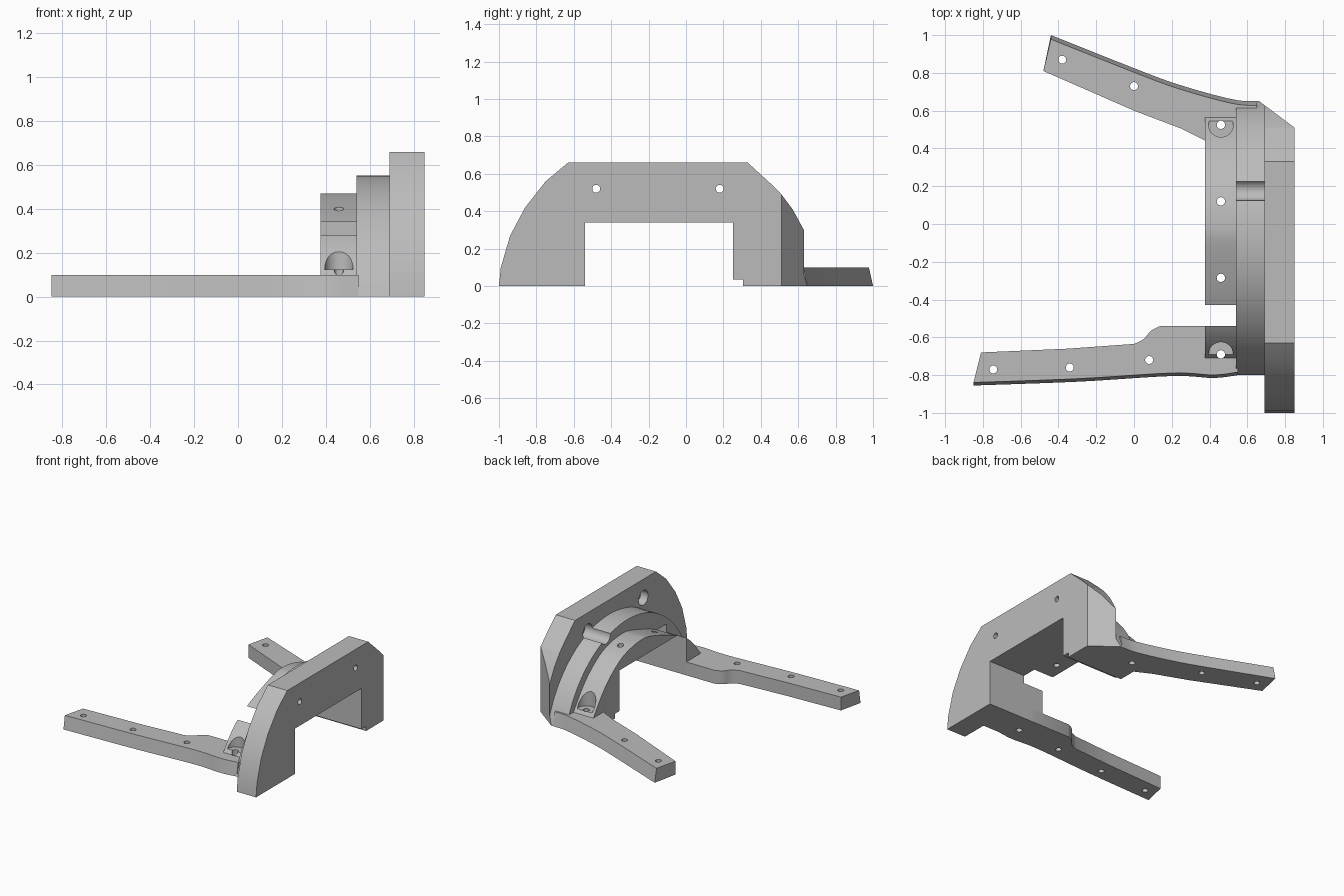
import bpy, bmesh, math
from mathutils import Matrix, Vector

old = bpy.data.objects.get("Cube")
if old:
    bpy.data.objects.remove(old)

grey = bpy.data.materials.new("light_grey")
grey.use_nodes = True
grey.diffuse_color = (0.5, 0.5, 0.5, 1)
grey.node_tree.nodes["Principled BSDF"].inputs["Base Color"].default_value = (0.5, 0.5, 0.5, 1)


def loft(name, ring_a, ring_b):
    """Closed solid between two matching outlines."""
    bm = bmesh.new()
    a = [bm.verts.new(p) for p in ring_a]
    b = [bm.verts.new(p) for p in ring_b]
    bm.faces.new(a)
    bm.faces.new(b)
    for i in range(len(a)):
        j = (i + 1) % len(a)
        bm.faces.new((a[i], a[j], b[j], b[i]))
    bmesh.ops.recalc_face_normals(bm, faces=bm.faces)
    mesh = bpy.data.meshes.new(name)
    bm.to_mesh(mesh)
    bm.free()
    obj = bpy.data.objects.new(name, mesh)
    bpy.context.collection.objects.link(obj)
    mesh.materials.append(grey)
    return obj


def slab(name, profile, x0, x1):
    """Extrude a y-z profile along x."""
    return loft(name, [(x0, y, z) for y, z in profile], [(x1, y, z) for y, z in profile])


def rod(start, axis, length, radius):
    """Cylindrical cutter along z or x."""
    rings = []
    for d in (0, length):
        ring = []
        for i in range(24):
            t = math.tau * i / 24
            c, s = radius * math.cos(t), radius * math.sin(t)
            off = (c, s, d) if axis == "z" else (d, c, s)
            ring.append(Vector(start) + Vector(off))
        rings.append(ring)
    return loft("cutter", *rings)


def spline(points, steps=6):
    """Smooth curve through the points."""
    pts = [Vector(p) for p in points]
    out = []
    for i in range(len(pts) - 1):
        p0, p1, p2, p3 = pts[max(i - 1, 0)], pts[i], pts[i + 1], pts[min(i + 2, len(pts) - 1)]
        for k in range(steps):
            t = k / steps
            out.append(tuple(p1 + (p2 - p0) * t / 2 + (2 * p0 - 5 * p1 + 4 * p2 - p3) * t * t / 2
                             + (3 * p1 - p0 - 3 * p2 + p3) * t ** 3 / 2))
    return out + [tuple(pts[-1])]


def carve(obj, cutters):
    bpy.ops.object.select_all(action="DESELECT")
    obj.select_set(True)
    bpy.context.view_layer.objects.active = obj
    for c in cutters:
        c.hide_render = True
        mod = obj.modifiers.new("cut", "BOOLEAN")
        mod.operation, mod.solver, mod.object = "DIFFERENCE", "EXACT", c
        bpy.ops.object.modifier_apply(modifier=mod.name)
    bpy.ops.object.shade_smooth_by_angle(angle=math.radians(25))


# Back plate, with its sloping shoulders
plate = slab("back_plate", [
    (-1, 0), (-0.99, 0.1), (-0.94, 0.27), (-0.86, 0.42), (-0.75, 0.56), (-0.63, 0.66),
    (0.33, 0.66), (0.45, 0.55), (0.51, 0.49), (0.57, 0.41), (0.63, 0.3), (0.63, 0)], 0.69, 0.85)

# Middle arch, a circular arc whose centre lies below the ground
centre_y, centre_z, radius = -0.075, -0.2, 0.752
sweep = math.acos(-centre_z / radius)
arc = []
for i in range(41):
    t = sweep * (2 * i / 40 - 1)
    arc.append((centre_y + radius * math.sin(t), centre_z + radius * math.cos(t)))
middle_arch = slab("middle_arch", arc, 0.54, 0.69)

# Inner arch
crown = spline([(-0.79, 0), (-0.71, 0.1), (-0.63, 0.2), (-0.54, 0.28), (-0.43, 0.34),
                (-0.285, 0.4), (-0.1, 0.46), (0, 0.47), (0.12, 0.455), (0.25, 0.41),
                (0.4, 0.3), (0.52, 0.16), (0.63, 0)])
inner_arch = slab("inner_arch", crown, 0.375, 0.54)


# Arms, with the outer wall leaning inward
def arm(name, outer, inner, lean):
    base = outer + inner[::-1]
    top = [(x, y + lean, 0.1) for x, y in outer] + [(x, y, 0.1) for x, y in inner[::-1]]
    return loft(name, [(x, y, 0) for x, y in base], top)


front_arm = arm("front_arm",
                spline([(-0.85, -0.855), (-0.3, -0.835), (0.2, -0.805), (0.42, -0.815), (0.55, -0.8)]),
                [(-0.81, -0.68), (-0.35, -0.66)]
                + spline([(0, -0.635), (0.05, -0.61), (0.09, -0.565), (0.14, -0.54)], 4)
                + [(0.55, -0.54)], 0.016)
back_arm = arm("back_arm",
               spline([(-0.44, 1), (0, 0.825), (0.2, 0.75), (0.4, 0.69), (0.55, 0.655), (0.65, 0.65)]),
               [(-0.48, 0.81), (0, 0.6), (0.25, 0.505), (0.38, 0.44), (0.65, 0.4)], -0.022)

# Shared cutters: doorway, its low step, and the chamfered corner
doorway = slab("cutter", [(-0.54, -0.1), (-0.54, 0.34), (0.25, 0.34), (0.25, -0.1)], 0.3, 1)
step = slab("cutter", [(-0.5, -0.1), (-0.5, 0.035), (0.305, 0.035), (0.305, -0.1)], 0.3, 1)
corner = [(0.85 + 0.16, 0.51 - 0.12), (0.85 - 0.2, 0.51 + 0.15), (1.1, 0.9)]
chamfer = loft("cutter", [(x, y, -0.1) for x, y in corner], [(x, y, 1) for x, y in corner])

# Screw holes and counterbores
bolt_holes, bolt_sinks = [], []
for y in (-0.48, 0.18):
    bolt_holes.append(rod((0.5, y, 0.52), "x", 0.5, 0.021))
    bolt_sinks.append(rod((0.5, y, 0.52), "x", 0.25, 0.055))
arch_holes = [rod((0.46, -0.69 + 0.405 * i, -0.1), "z", 0.8, 0.022) for i in range(4)]
arch_sinks = [rod((0.46, y, 0.125), "z", 0.5, 0.065) for y in (-0.69, 0.525)]
front_holes = [rod((x, y, -0.1), "z", 0.4, 0.021) for x, y in ((-0.745, -0.77), (-0.34, -0.76), (0.08, -0.72))]
back_holes = [rod((x, y, -0.1), "z", 0.4, 0.021) for x, y in ((-0.38, 0.87), (0, 0.73))]

carve(plate, [doorway, step, chamfer] + bolt_sinks + bolt_holes)
carve(middle_arch, [doorway, step, chamfer] + bolt_sinks)
carve(inner_arch, [doorway, step] + arch_sinks + arch_holes)
carve(front_arm, front_holes + arch_holes[:1])
carve(back_arm, back_holes + arch_holes[3:])

for c in ([doorway, step, chamfer] + bolt_holes + bolt_sinks + arch_holes
          + arch_sinks + front_holes + back_holes):
    bpy.data.objects.remove(c)
